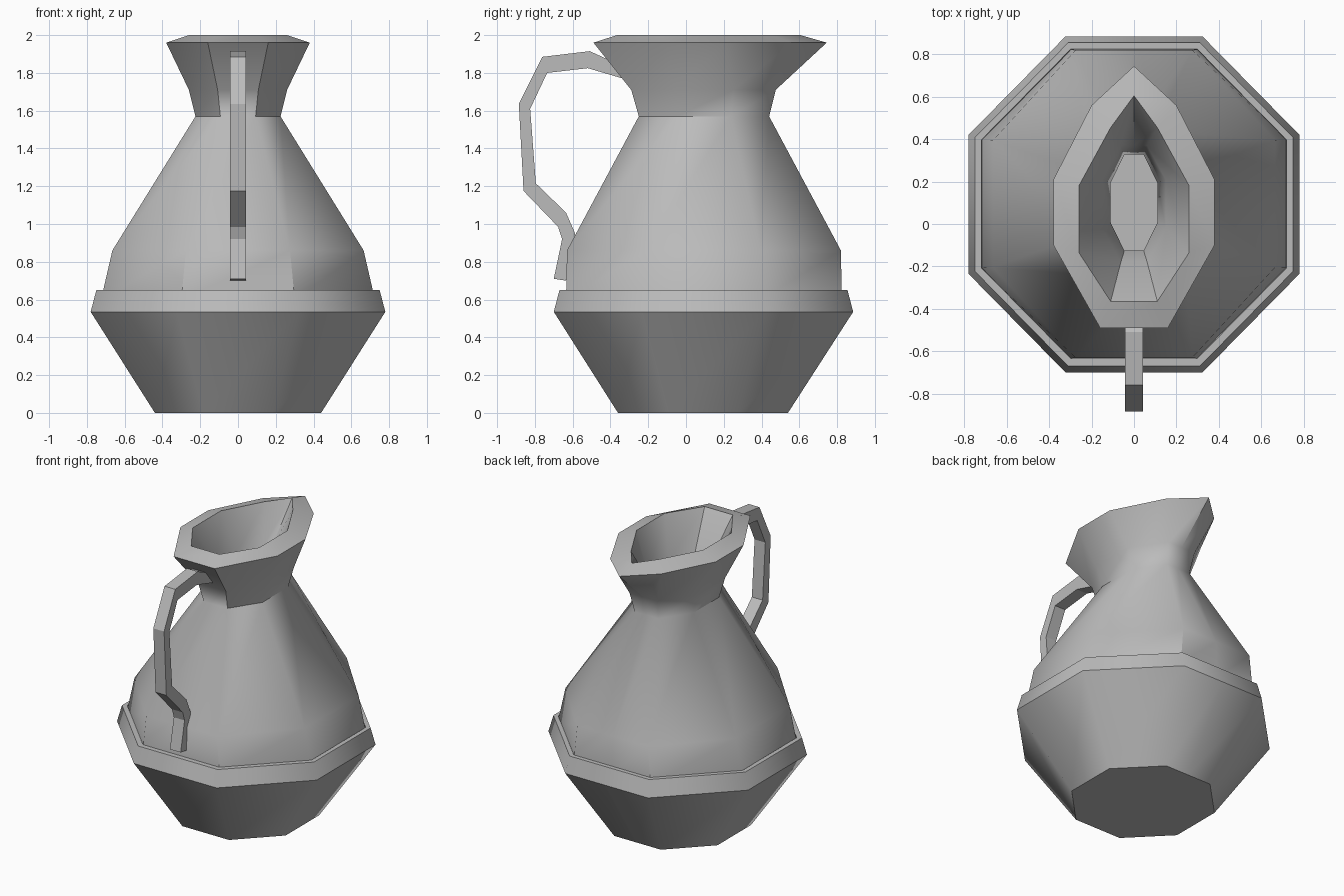
import bpy, bmesh, math

cube = bpy.data.objects.get("Cube")
if cube:
    bpy.data.objects.remove(cube, do_unlink=True)

clay = bpy.data.materials.new("grey clay")
clay.use_nodes = True
GREY = (0.5, 0.5, 0.5, 1)
clay.diffuse_color = GREY
clay.node_tree.nodes["Principled BSDF"].inputs["Base Color"].default_value = GREY


def octagon(hx, front, back):
    """Right half of an eight-sided ring, with a middle point at the back."""
    mid, hy, k = (front + back) / 2, (back - front) / 2, math.tan(math.pi / 8)
    return [(hx * k, front), (hx, mid - hy * k), (hx, mid + hy * k),
            (hx * k, back), (0, back)]


def finish(name, bm, angle):
    bmesh.ops.recalc_face_normals(bm, faces=bm.faces)
    mesh = bpy.data.meshes.new(name)
    bm.to_mesh(mesh)
    bm.free()
    obj = bpy.data.objects.new(name, mesh)
    bpy.context.collection.objects.link(obj)
    mesh.materials.append(clay)
    if angle:
        bpy.ops.object.select_all(action='DESELECT')
        bpy.context.view_layer.objects.active = obj
        obj.select_set(True)
        bpy.ops.object.shade_smooth_by_angle(angle=math.radians(angle))
    return obj


def loft(name, rings, cap_first=False, cap_last=False):
    """Skin a stack of (z, half ring) pairs, mirrored across x."""
    bm = bmesh.new()
    loops = []
    for z, half in rings:
        full = half + [(-x, y) for x, y in reversed(half[:-1])]
        loops.append([bm.verts.new((x, y, z)) for x, y in full])
    for a, b in zip(loops, loops[1:]):
        for i in range(len(a)):
            j = (i + 1) % len(a)
            bm.faces.new((a[i], a[j], b[j], b[i]))
    if cap_first:
        bm.faces.new(loops[0])
    if cap_last:
        bm.faces.new(loops[-1])
    return finish(name, bm, 45)


# Lower bowl with a narrow ledge
loft("lower_bowl", [
    (0.0, octagon(0.44, -0.36, 0.54)),
    (0.535, octagon(0.78, -0.70, 0.885)),
    (0.65, octagon(0.75, -0.67, 0.855)),
    (0.65, octagon(0.72, -0.635, 0.825)),
    (0.56, octagon(0.70, -0.62, 0.81)),
], cap_first=True)

# Shoulder, neck, pouring lip and hollow inside
lip_outer = [(0.16, -0.49), (0.38, -0.10), (0.38, 0.21), (0.20, 0.56), (0, 0.745)]
lip_inner = [(0.11, -0.365), (0.26, -0.135), (0.26, 0.18), (0.11, 0.455), (0, 0.605)]
loft("upper_body", [
    (0.60, octagon(0.725, -0.635, 0.825)),
    (0.86, octagon(0.665, -0.63, 0.82)),
    (1.57, octagon(0.225, -0.25, 0.44)),
    (1.71, octagon(0.26, -0.29, 0.475)),
    (1.96, lip_outer),
    (2.0, lip_inner),
    (1.73, octagon(0.15, -0.18, 0.37)),
    (1.57, octagon(0.11, -0.126, 0.327)),
    (0.86, octagon(0.55, -0.52, 0.71)),
    (0.56, octagon(0.60, -0.52, 0.71)),
    (0.10, octagon(0.40, -0.30, 0.49)),
], cap_last=True)

# Handle: a flat bent strap, given as (outer, inner) pairs in y and z
strap = [((-0.30, 1.82), (-0.30, 1.76)), ((-0.51, 1.915), (-0.52, 1.825)),
         ((-0.76, 1.885), (-0.735, 1.80)), ((-0.885, 1.635), (-0.825, 1.61)),
         ((-0.86, 1.175), (-0.795, 1.215)), ((-0.677, 0.985), (-0.635, 1.06)),
         ((-0.656, 0.92), (-0.587, 0.95)), ((-0.70, 0.71), (-0.635, 0.70))]
bm = bmesh.new()
sections = []
for outer, inner in strap:
    sections.append([bm.verts.new((x, *p)) for x, p in (
        (-0.042, outer), (0.042, outer), (0.042, inner), (-0.042, inner))])
for a, b in zip(sections, sections[1:]):
    for i in range(4):
        j = (i + 1) % 4
        bm.faces.new((a[i], a[j], b[j], b[i]))
bm.faces.new(sections[0])
bm.faces.new(sections[-1])
finish("handle", bm, 0)
